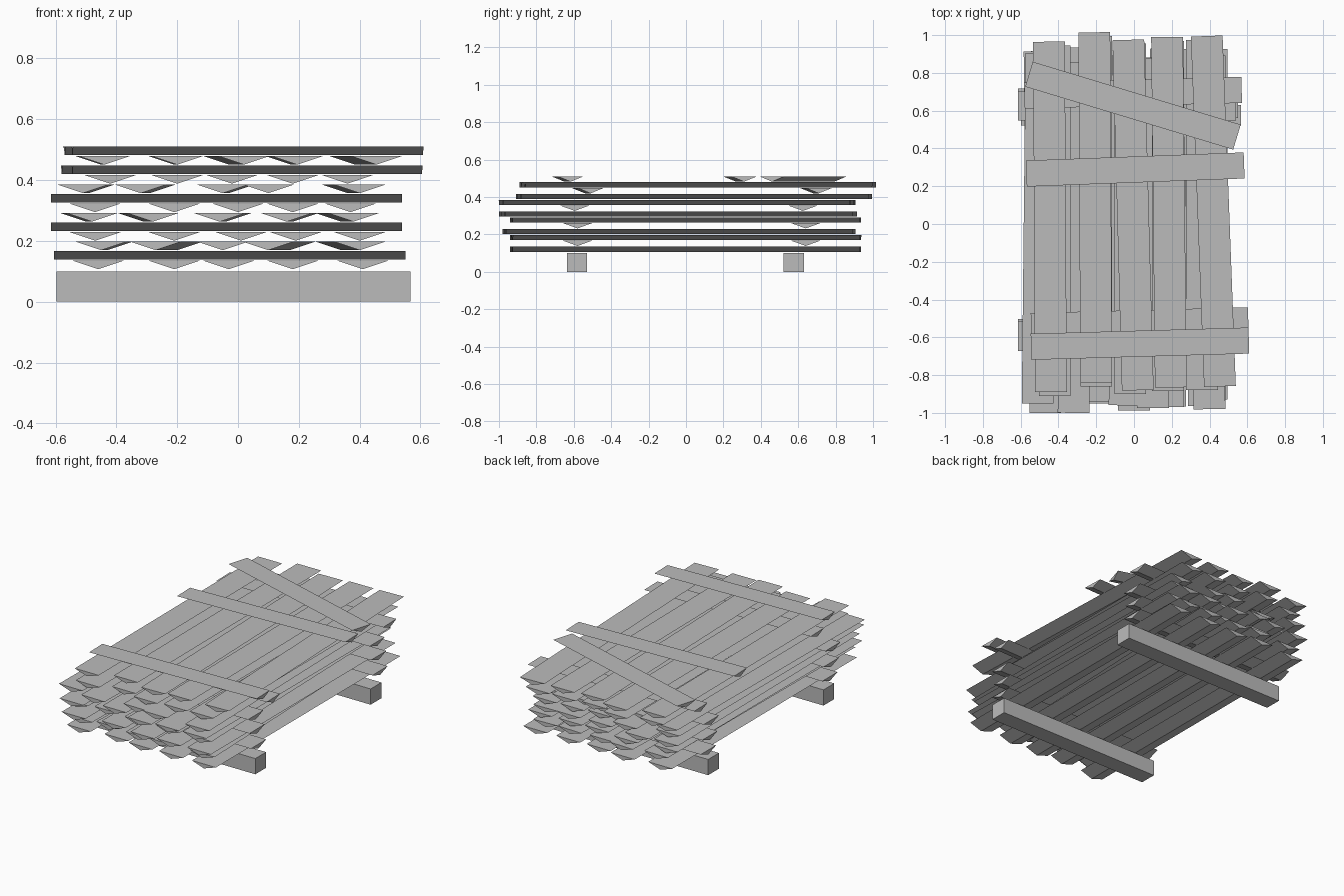
import bpy
import bmesh
from mathutils import Vector

cube = bpy.data.objects.get("Cube")
if cube:
    bpy.data.objects.remove(cube, do_unlink=True)

wood = bpy.data.materials.new("plain grey wood")
wood.use_nodes = True
GREY = (0.5, 0.5, 0.5, 1.0)
wood.diffuse_color = GREY
wood.node_tree.nodes["Principled BSDF"].inputs["Base Color"].default_value = GREY

THICK = 0.028
FIRST_TOP = 0.135
PITCH = 0.03125
PLANK_LENGTH = 1.855


def extruded(name, start, end, section):
    """Sweep a cross-section of (sideways, height) points between two points."""
    start, end = Vector(start), Vector(end)
    side = (end - start).cross(Vector((0, 0, 1))).normalized()
    bm = bmesh.new()
    rings = []
    for point in (start, end):
        rings.append([bm.verts.new(point + side * s + Vector((0, 0, h)))
                      for s, h in section])
    count = len(section)
    for ring in rings:
        bm.faces.new(ring)
    for i in range(count):
        j = (i + 1) % count
        bm.faces.new((rings[0][i], rings[0][j], rings[1][j], rings[1][i]))
    bmesh.ops.recalc_face_normals(bm, faces=bm.faces)
    mesh = bpy.data.meshes.new(name)
    bm.to_mesh(mesh)
    bm.free()
    mesh.materials.append(wood)
    obj = bpy.data.objects.new(name, mesh)
    bpy.context.collection.objects.link(obj)
    return obj


def plank(name, start, end, level, width):
    """Flat-topped slab plank with a V-shaped underside."""
    z = FIRST_TOP + PITCH * level
    half = width / 2
    section = [(-half, 0), (half, 0), (0, -THICK)]
    extruded(name, (*start, z), (*end, z), section)


# Two square ground beams
beam_section = [(-0.054, 0), (0.054, 0), (0.054, 0.1), (-0.054, 0.1)]
for name, y in (("front_beam", -0.582), ("back_beam", 0.576)):
    extruded(name, (-0.597, y, 0), (0.567, y, 0), beam_section)

# Lengthwise planks: level, front y, stagger, front x of each, shift of each back end
STAGGER = (0.0, 1.0, 0.2, 0.5, 0.6)
layers = [
    (0, -0.94, 0.02, (-.46, -.21, -.03, .18, .41), (0, 0, 0, 0, 0)),
    (2, -0.94, 0.02, (-.45, -.27, -.05, .10, .40), (.02, .07, 0, .07, -.06)),
    (3, -0.98, 0.03, (-.47, -.21, .01, .19, .40), (0, 0, 0, 0, 0)),
    (5, -0.94, 0.02, (-.48, -.28, -.06, .16, .38), (-.02, -.03, .02, .02, -.04)),
    (6, -1.0, 0.06, (-.47, -.21, 0, .18, .37), (0, 0, 0, 0, 0)),
    (8, -0.95, -0.05, (-.51, -.32, -.05, .10, .40), (.02, .03, .02, 0, -.04)),
    (9, -0.91, 0.05, (-.42, -.20, -.02, .18, .36), (0, 0, 0, 0, 0)),
    (11, -0.89, 0.05, (-.44, -.2, .02, .195, .455), (-.01, -.01, -.05, -.02, -.07)),
]
for level, y, stagger, fronts, shifts in layers:
    for i, (x, shift) in enumerate(zip(fronts, shifts)):
        start_y = y + stagger * STAGGER[i]
        plank(f"long_plank_{level}_{i + 1}", (x, start_y),
              (x + shift, start_y + PLANK_LENGTH), level, 0.168)

# Level crosswise spacers: level, left x, right x, front y, back y
for level, x0, x1, front, back in (
        (1, -0.605, 0.55, -0.58, 0.64),
        (4, -0.615, 0.54, -0.58, 0.64),
        (7, -0.615, 0.54, -0.595, 0.625)):
    for name, y in (("front", front), ("back", back)):
        plank(f"{name}_spacer_{level}", (x0, y), (x1, y), level, 0.155)

# Slightly skewed upper spacers and the loose planks on top
for name, start, end, level in (
        ("front_spacer_upper", (-0.545, -0.54), (0.605, -0.51), 10),
        ("back_spacer_upper", (-0.58, 0.68), (0.57, 0.71), 10),
        ("front_top_plank", (-0.545, -0.65), (0.608, -0.617), 12),
        ("middle_top_plank", (-0.57, 0.267), (0.583, 0.31), 12),
        ("diagonal_top_plank", (-0.556, 0.793), (0.545, 0.46), 12)):
    plank(name, start, end, level, 0.138)
